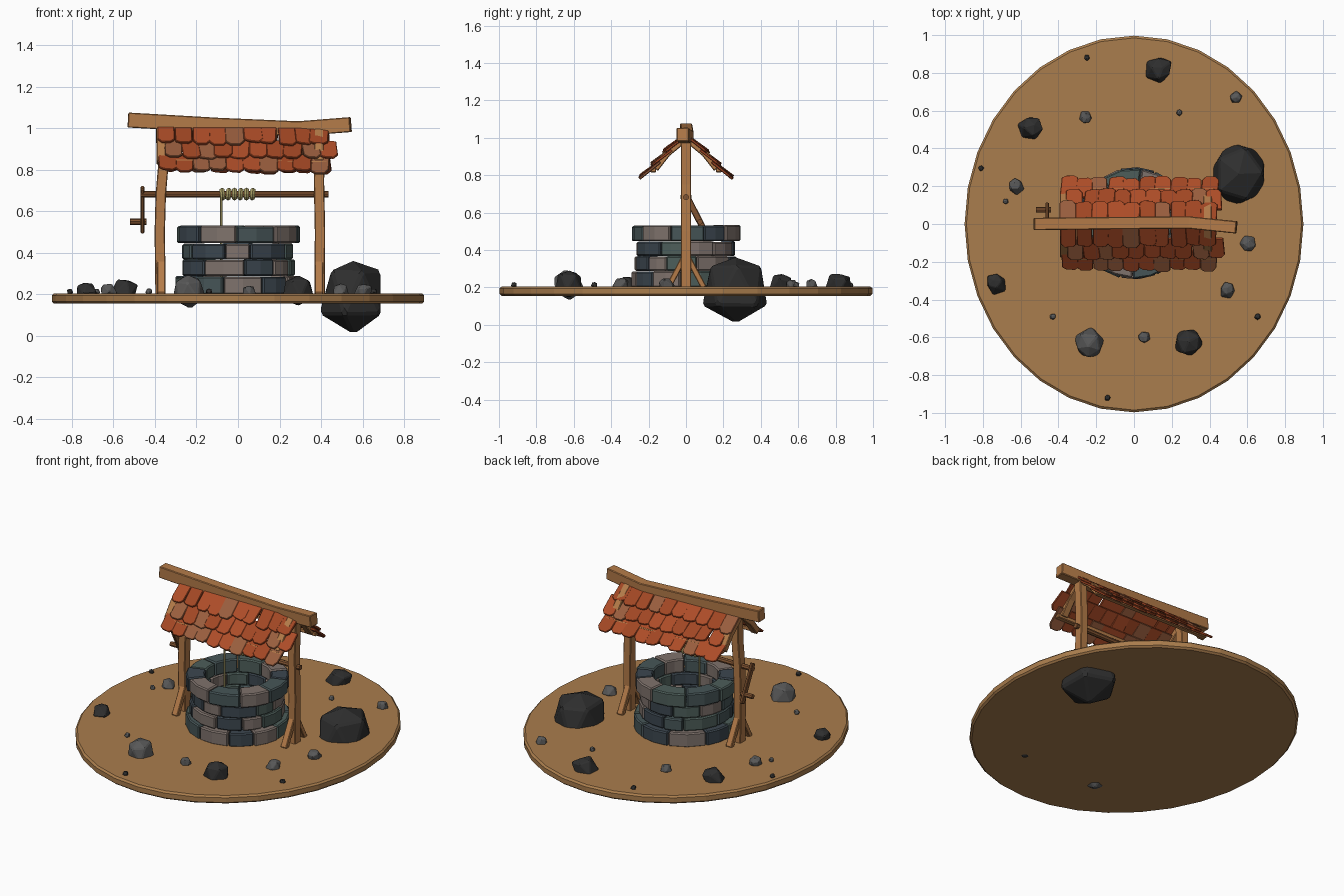
import bpy, bmesh, math, random
from mathutils import Vector, Matrix

if "Cube" in bpy.data.objects:
    bpy.data.objects.remove(bpy.data.objects["Cube"])

random.seed(7)
R = random.uniform


def mat(name, r, g, b):
    m = bpy.data.materials.new(name)
    m.diffuse_color = [(c / 255) ** 2.2 for c in (r, g, b)] + [1]
    m.use_nodes = True
    m.node_tree.nodes["Principled BSDF"].inputs["Base Color"].default_value = m.diffuse_color
    return m


EARTH = mat("earth", 168, 124, 78)
WOOD = mat("wood", 178, 122, 74)
DARKWOOD = mat("dark_wood", 128, 84, 52)
ROPE = mat("rope", 165, 155, 100)
ROCKS = [mat("dark_rock", 50, 50, 50), mat("grey_rock", 88, 88, 88)]
STONES = [mat("blue_stone", 62, 72, 80), mat("green_stone", 78, 94, 90),
          mat("pale_stone", 126, 114, 108), mat("slate_stone", 72, 86, 88)]
TILES = [mat("tile_red", 172, 78, 44), mat("tile_orange", 160, 72, 40), mat("tile_brown", 152, 94, 64)]


def finish(bm, name, mats, bevel=0):
    bmesh.ops.recalc_face_normals(bm, faces=bm.faces)
    me = bpy.data.meshes.new(name)
    bm.to_mesh(me)
    bm.free()
    for m in mats:
        me.materials.append(m)
    ob = bpy.data.objects.new(name, me)
    bpy.context.collection.objects.link(ob)
    if bevel:
        b = ob.modifiers.new("bevel", 'BEVEL')
        b.width, b.segments = bevel, 1
    return ob


def loft(bm, rings, index=0):
    """Skin a list of equal-length point rings and cap both ends."""
    vs = [[bm.verts.new(p) for p in ring] for ring in rings]
    n = len(vs[0])
    faces = [bm.faces.new((a[i], a[(i + 1) % n], b[(i + 1) % n], b[i]))
             for a, b in zip(vs, vs[1:]) for i in range(n)]
    faces += [bm.faces.new(vs[0]), bm.faces.new(vs[-1])]
    for f in faces:
        f.material_index = index


def beam(name, pts, w, h, side, m=WOOD, sides=4, bevel=0.004):
    """Sweep a rectangle (or a round section) along a path; w lies along side."""
    pts = [Vector(p) for p in pts]
    rings = []
    for i, p in enumerate(pts):
        t = (pts[min(i + 1, len(pts) - 1)] - pts[max(i - 1, 0)]).normalized()
        a = Vector(side)
        a = (a - t * a.dot(t)).normalized()
        b = t.cross(a)
        if sides == 4:
            sec = [(-.5, -.5), (.5, -.5), (.5, .5), (-.5, .5)]
        else:
            sec = [(math.cos(k * math.tau / sides) / 2, math.sin(k * math.tau / sides) / 2) for k in range(sides)]
        rings.append([p + a * w * u + b * h * v for u, v in sec])
    bm = bmesh.new()
    loft(bm, rings)
    return finish(bm, name, [m], bevel)


# Ground disc
bm = bmesh.new()
disc = [(0.887, 0.985, 0.155), (0.897, 0.997, 0.165), (0.897, 0.997, 0.195), (0.887, 0.985, 0.205)]
loft(bm, [[(rx * math.cos(k * math.tau / 32), ry * math.sin(k * math.tau / 32), z) for k in range(32)]
          for rx, ry, z in disc])
finish(bm, "ground_disc", [EARTH])


# Faceted rocks: pointed below, blunt on top
def rock(name, loc, size, m, jitter=0.1, tilt=0.5):
    bm = bmesh.new()
    bmesh.ops.create_icosphere(bm, subdivisions=1, radius=1)
    for v in bm.verts:
        if 0 < v.co.z < 0.9:
            v.co = Vector((v.co.x * .8, v.co.y * .8, v.co.z * 1.6))
        v.co *= 1 + R(-jitter, jitter)
    rot = Matrix.Rotation(R(0, 6), 4, 'Z') @ Matrix.Rotation(R(-tilt, tilt), 4, 'X')
    bm.transform(Matrix.Translation(loc) @ Matrix.Diagonal((*size, 1)) @ rot)
    finish(bm, name, [m], size[0] * 0.06)


rock("large_rock", (0.555, 0.265, 0.185), (0.185, 0.21, 0.182), ROCKS[0], 0.04, 0)
SPOTS = [(.13, .82, .078, 0), (-.25, .88, .017, 0), (.54, .67, .036, 1), (.24, .59, .018, 1),
         (-.255, .565, .036, 1), (-.55, .51, .07, 0), (-.81, .295, .017, 0), (-.625, .2, .045, 1),
         (-.68, .12, .018, 1), (.605, -.105, .047, 1), (.495, -.35, .046, 1), (.655, -.49, .018, 0),
         (-.73, -.315, .057, 0), (-.43, -.49, .018, 1), (-.235, -.635, .09, 1), (.055, -.6, .035, 1),
         (.29, -.625, .085, 0), (-.14, -.92, .018, 0)]
for x, y, r, c in SPOTS:
    rock("small_rock", (x, y, 0.213), (r * 1.05, r * 1.05, r * .85), ROCKS[c])

# Well wall: four courses of curved stone blocks
for course, (z0, z1, ro) in enumerate([(.20, .287, .298), (.289, .367, .272), (.369, .445, .27), (.447, .53, .293)]):
    bm = bmesh.new()
    n = 10
    cuts = [(k + R(-.2, .2)) * math.tau / n + course * .31 for k in range(n)]
    cuts.append(cuts[0] + math.tau)
    last = -1
    for a0, a1 in zip(cuts, cuts[1:]):
        dr, dz = R(-.008, .006), R(-.003, .003)
        rings = []
        for k in range(3):
            a = a0 + .008 + (a1 - a0 - .016) * k / 2
            c, s = math.cos(a), math.sin(a)
            rings.append([(r * c, r * s, z) for r, z in
                          [(.19, z0), (ro + dr, z0), (ro + dr, z1 + dz), (.19, z1 + dz)]])
        last = random.choice([i for i in range(4) if i != last])
        loft(bm, rings, last)
    finish(bm, "stone_course", STONES, 0.007)

# Posts with foot braces and rafters
for x, path in [(-.37, [(-.373, .2), (-.377, .5), (-.372, .68), (-.36, .82), (-.355, 1.0)]),
                (.39, [(.393, .2), (.395, .5), (.39, .75), (.4, 1.0)])]:
    beam("post", [(px, 0, z) for px, z in path], .05, .056, (1, 0, 0))
    for s in (-1, 1):
        beam("foot_brace", [(x, s * .095, .2), (x, s * .01, .36)], .04, .03, (1, 0, 0))
        beam("rafter", [(x, 0, 1.0), (x, s * .1, .918), (x, s * .165, .835)], .045, .038, (1, 0, 0))

# Ridge beam and purlins
beam("ridge_beam", [(-.53, 0, 1.04), (-.1, .005, 1.015), (.29, .008, .998), (.543, -.018, 1.018)],
     .065, .072, (0, 1, 0))
for s in (-1, 1):
    beam("purlin", [(-.385, s * .175, .838), (.43, s * .175, .828)], .03, .026, (0, 1, 0))

# Roof tiles: three overlapping rows on each slope
A = math.radians(46)
for s in (-1, 1):
    bm = bmesh.new()

    def on_slope(x, u, n):
        return Vector((x, s * (.008 + u * math.cos(A) + n * math.sin(A)),
                       1.0 - .012 * x - u * math.sin(A) + n * math.cos(A)))

    for row, end in enumerate((.13, .225, .315)):
        count = 10
        for k in range(count):
            x = -.345 + k * .0825 + (row % 2) * .03 + R(-.006, .006)
            w = R(.082, .092) / 2
            u0, u1 = end - .135, end + R(-.008, .01)
            sk, lift = R(-.006, .014), R(.014, .024)
            shape = [(-w, u0, 0), (w, u0, 0), (w + sk, u1 - R(.012, .03), lift * .9),
                     (w * .55 + sk, u1, lift), (-w * .5 + sk, u1 - R(-.002, .008), lift),
                     (-w + sk, u1 - R(.012, .024), lift * .9)]
            # each tile fans slightly to one side
            loft(bm, [[on_slope(x + px, u, n + h) for px, u, n in shape] for h in (0, .014)],
                 random.choice((0, 0, 1, 1, 2)))
    finish(bm, "roof_tiles", TILES, 0.003)

# Winch: axle, crank arm and handle
beam("axle", [(-.47, 0, .683), (.437, 0, .683)], .032, .032, (0, 1, 0), DARKWOOD, 8, 0)
beam("crank_arm", [(-.46, -.01, .715), (-.46, .1, .5)], .018, .034, (1, 0, 0), DARKWOOD)
beam("crank_handle", [(-.52, .075, .55), (-.44, .075, .55)], .03, .03, (0, 1, 0), DARKWOOD, 8, 0)

# Rope: coils on the axle and the hanging end
for k in range(6):
    bpy.ops.mesh.primitive_torus_add(major_segments=12, minor_segments=6, major_radius=.017, minor_radius=.014,
                                     location=(-.075 + k * .029, 0, .683),
                                     rotation=(0, math.radians(90 + R(-6, 6)), 0))
    bpy.context.object.name = "rope_coil"
    bpy.context.object.data.materials.append(ROPE)
beam("hanging_rope", [(-.08, -.022, .69), (-.08, -.022, .205)], .013, .013, (1, 0, 0), ROPE, 6, 0)
